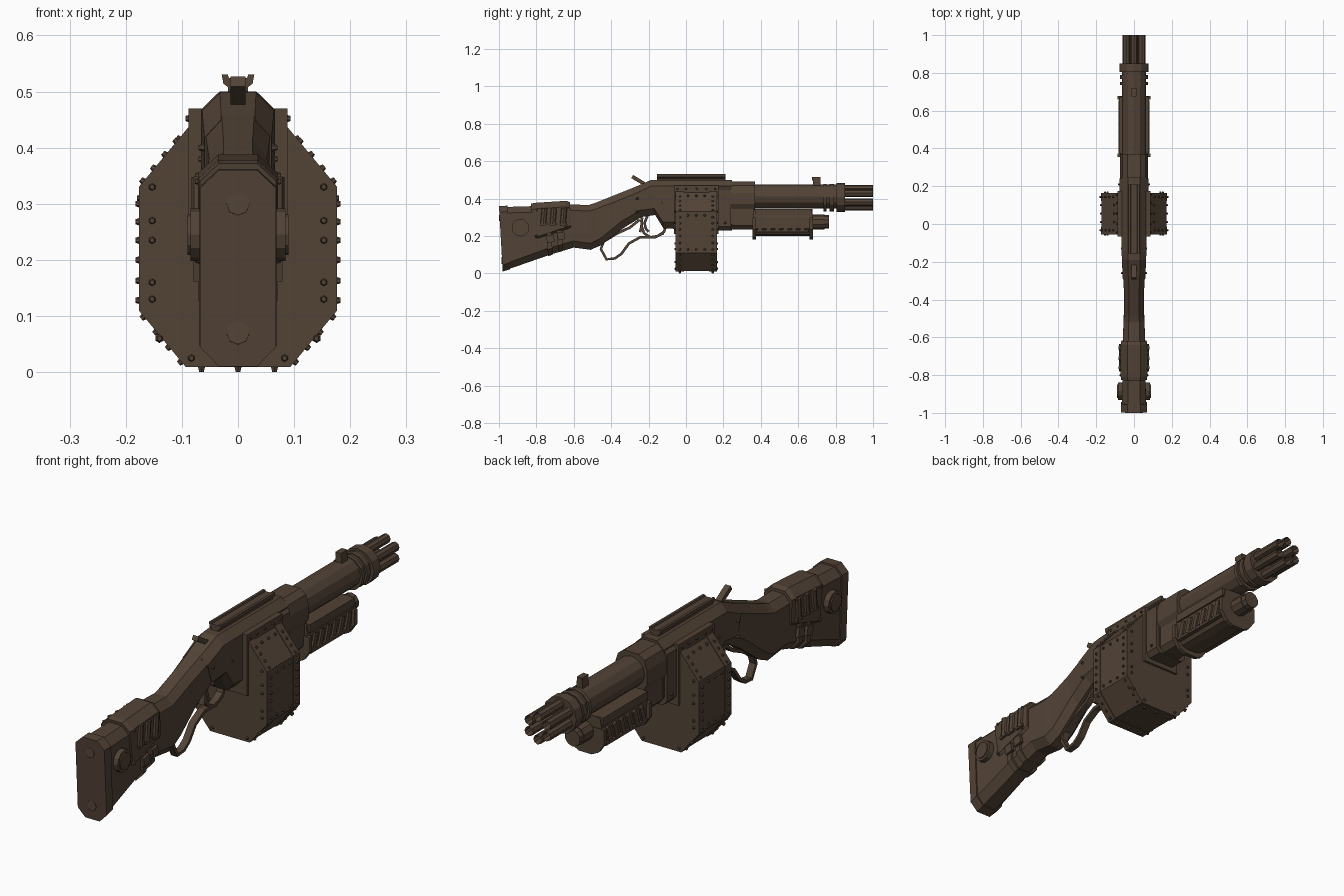
import bpy, bmesh, math
from mathutils import Vector, Matrix

if "Cube" in bpy.data.objects:
    bpy.data.objects.remove(bpy.data.objects["Cube"])

mat = bpy.data.materials.new("dark_brown_metal")
mat.diffuse_color = (0.085, 0.056, 0.037, 1)
mat.use_nodes = True
mat.node_tree.nodes["Principled BSDF"].inputs["Base Color"].default_value = mat.diffuse_color


def finish(name, bm):
    bmesh.ops.recalc_face_normals(bm, faces=bm.faces)
    me = bpy.data.meshes.new(name)
    bm.to_mesh(me)
    bm.free()
    me.materials.append(mat)
    ob = bpy.data.objects.new(name, me)
    bpy.context.collection.objects.link(ob)
    return ob


def skin(bm, rings, closed=False):
    """Join equal-length point rings; cap the ends unless closed."""
    vs = [[bm.verts.new(p) for p in r] for r in rings]
    n, m = len(vs[0]), len(vs)
    for i in range(m if closed else m - 1):
        a, b = vs[i], vs[(i + 1) % m]
        for j in range(n):
            k = (j + 1) % n
            bm.faces.new((a[j], a[k], b[k], b[j]))
    if not closed:
        bm.faces.new(vs[0])
        bm.faces.new(vs[-1])


def prism(name, half, y0, y1):
    """Mirror a right-hand (x, z) outline and extrude it along y."""
    pts = half + [(-x, z) for x, z in reversed(half)]
    bm = bmesh.new()
    skin(bm, [[(x, y, z) for x, z in pts] for y in (y0, y1)])
    return finish(name, bm)


def loft(name, sections, c=0.35, cb=0.3):
    """Sections: (top y, top z, bottom y, bottom z, half width), chamfered octagons."""
    bm = bmesh.new()
    rings = []
    for yt, zt, yb, zb, w in sections:
        h = abs(zt - zb)
        d, e = min(0.032, h * c), min(0.035, h * cb)
        half = [(w * .5, 0), (w, d / h), (w, 1 - e / h), (w * .5, 1)]
        pts = half + [(-x, t) for x, t in reversed(half)]
        rings.append([(x, yt + (yb - yt) * t, zt + (zb - zt) * t) for x, t in pts])
    skin(bm, rings)
    return finish(name, bm)


def add_cyl(bm, pos, axis, r, length, seg=12, r2=None):
    q = Vector(axis).to_track_quat('Z', 'Y').to_matrix().to_4x4()
    return bmesh.ops.create_cone(bm, cap_ends=True, segments=seg, radius1=r,
                                 radius2=r if r2 is None else r2, depth=length,
                                 matrix=Matrix.Translation(pos) @ q)['verts']


def tube_y(name, z, r, y0, y1, seg=12):
    bm = bmesh.new()
    add_cyl(bm, (0, (y0 + y1) / 2, z), (0, 1, 0), r, y1 - y0, seg)
    return finish(name, bm)


def add_box(bm, c, s, tilt=0):
    bmesh.ops.create_cube(bm, size=1, matrix=Matrix.Translation(c)
                          @ Matrix.Rotation(tilt, 4, 'X') @ Matrix.Diagonal((*s, 1)))


def strip(name, path, th, w, closed):
    """Flat bent bar following (y, z) points."""
    bm, rings, n = bmesh.new(), [], len(path)
    P = [Vector(p) for p in path]
    for i, p in enumerate(P):
        a = P[i - 1] if closed or i else p
        b = P[(i + 1) % n] if closed or i < n - 1 else p
        t = (b - a).normalized()
        o = Vector((-t.y, t.x)) * th / 2
        u, v = p + o, p - o
        rings.append([(w, u.x, u.y), (w, v.x, v.y), (-w, v.x, v.y), (-w, u.x, u.y)])
    skin(bm, rings, closed)
    return finish(name, bm)


# Stock, wrist and butt plate
loft("stock", [(-.965, .355, -.95, .022, .064), (-.8, .36, -.72, .102, .06),
               (-.62, .368, -.6, .138, .058), (-.52, .366, -.51, .126, .056),
               (-.49, .375, -.455, .15, .053), (-.39, .415, -.33, .245, .052),
               (-.285, .457, -.24, .3, .058)])
loft("butt_plate", [(-1, .36, -.98, .01, .068), (-.955, .362, -.94, .022, .069)])
bm = bmesh.new()
for y, z in ((-.993, .3), (-.98, .07)):
    add_cyl(bm, (0, y, z), (0, -1, .05), .021, .012, 8)
finish("butt_screws", bm)

# Shell sleeve on the stock
loft("shell_sleeve", [(-.83, .372, -.80, .16, .068), (-.81, .377, -.78, .165, .071),
                      (-.64, .388, -.63, .215, .07), (-.62, .38, -.615, .22, .066)])
for i, (y, z) in enumerate(((-.735, .1), (-.68, .12))):
    loft(f"strap_{i}", [(y - .014, .26, y - .002, z - .008, .07), (y + .014, .26, y + .022, z, .07)])
bm = bmesh.new()
for s in (1, -1):
    for y in (-.76, -.71, -.655):
        add_cyl(bm, (s * .066, y, .305), (0, .08, 1), .017, .085, 8)
        add_box(bm, (s * .07, y, .262), (.02, .04, .012), .15)
    for y, z in ((-.725, .185), (-.668, .2)):
        add_box(bm, (s * .072, y, z), (.014, .04, .04), .2)
    add_cyl(bm, (s * .068, -.885, .245), (s, 0, 0), .047, .034, 12)
    add_cyl(bm, (s * .07, -.885, .245), (s, 0, 0), .036, .04, 12)
finish("shells_buckles_and_discs", bm)

# Receiver with chamfered top
loft("receiver", [(-.3, .45, -.25, .3, .06), (-.19, .498, -.165, .312, .064),
                  (-.15, .5, -.12, .24, .066), (.245, .5, .245, .23, .066)])
prism("receiver_front_block", [(.05, .48), (.078, .45), (.078, .25), (.06, .23)], .165, .24)
prism("magazine_housing", [(.088, .47), (.088, .21)], -.065, .175)

# Top rail and hammer
prism("rail", [(.008, .524), (.016, .524), (.018, .53), (.029, .53), (.026, .514),
               (.018, .508), (.018, .495)], -.155, .21)
strip("hammer", [(-.2, .44), (-.225, .48), (-.25, .495), (-.288, .518)], .02, .013, False)

# Lever loop, trigger guard and trigger
strip("lever_loop", [(-.12, .215), (-.165, .193), (-.245, .193), (-.305, .16), (-.345, .105),
                     (-.38, .08), (-.425, .075), (-.455, .13), (-.44, .17), (-.37, .213),
                     (-.3, .245), (-.25, .285), (-.235, .27), (-.245, .22)], .014, .015, False)
strip("trigger_guard", [(-.235, .3), (-.238, .255), (-.225, .215), (-.19, .193), (-.15, .2),
                        (-.118, .222), (-.105, .26)], .014, .015, False)
strip("trigger", [(-.205, .31), (-.222, .27), (-.215, .24), (-.2, .222)], .014, .009, False)

# Drum box magazine with raised end frames
outline = [(.088, .432), (.1, .418), (.173, .33), (.173, .11), (.092, .012)]
prism("magazine", outline, -.05, .16)
frame = [(.088, .437), (.102, .42), (.176, .331), (.176, .109), (.093, .009)]
prism("magazine_frame_back", frame, -.055, -.012)
prism("magazine_frame_front", frame, .122, .165)

# Rivets
bm = bmesh.new()


def rivet(p, d):
    add_cyl(bm, p, d, .008, .012, 6, .0045)


for s in (1, -1):
    for y in (-.033, .143):
        for z in (.3, .268, .235, .2, .163, .128):
            rivet((s * .177, y, z), (s, 0, 0))
        for t in (.1, .37, .64, .9):
            rivet((s * (.102 + .074 * t), y, .42 - .089 * t), (s * .77, 0, .64))
            rivet((s * (.176 - .083 * t), y, .109 - .1 * t), (s * .77, 0, -.64))
        rivet((s * .065, y, .006), (0, 0, -1))
        rivet((0, y, .006), (0, 0, -1))
    for y in (.01, .055, .1):
        rivet((s * .174, y, .31), (s, 0, 0))
        rivet((s * .174, y, .128), (s, 0, 0))
        rivet((s * .105, y, .415), (s * .77, 0, .64))
    for y in (-.045, 0, .055, .11, .155):
        rivet((s * .088, y, .452), (s, 0, 0))
    for x, z in ((.153, .33), (.153, .27), (.153, .235), (.153, .16), (.153, .13),
                 (.14, .06), (.083, .025)):
        rivet((s * x, -.056, z), (0, -1, 0))
        rivet((s * x, .166, z), (0, 1, 0))
    for y, z in ((-.13, .38), (-.26, .4), (-.26, .33), (.21, .27)):
        rivet((s * (.079 if y > 0 else .064), y, z), (s, 0, 0))
    for y, z in ((-.8, .34), (-.64, .35), (-.64, .25), (-.8, .2)):
        rivet((s * .071, y, z), (s, 0, 0))
finish("rivets", bm)

# Barrel shroud, barrel and collar rings
prism("barrel_shroud", [(.035, .49), (.062, .47), (.075, .43), (.075, .37), (.06, .345)], .24, .37)
prism("lower_forend", [(.06, .36), (.06, .255), (.04, .235)], .24, .362)
tube_y("barrel", .41, .064, .36, .82)
for i, (y0, y1, r) in enumerate(((.735, .752, .073), (.768, .79, .073), (.805, .85, .078))):
    tube_y(f"barrel_ring_{i}", .405, r, y0, y1)
prism("front_sight", [(.01, .515), (.014, .49), (.014, .46)], .678, .718)
bm = bmesh.new()
add_box(bm, (0, .695, .506), (.026, .042, .018))
finish("front_sight_cap", bm)

# Six muzzle tubes with bored ends
bm = bmesh.new()
for k in range(6):
    a = math.radians(30 + 60 * k)
    add_cyl(bm, (.048 * math.cos(a), .91, .405 + .048 * math.sin(a)), (0, 1, 0), .02, .18, 8)
bm.normal_update()
ends = [f for f in bm.faces if f.normal.y > .9]
bmesh.ops.inset_individual(bm, faces=ends, thickness=.006)
bmesh.ops.translate(bm, verts=list({v for f in ends for v in f.verts}), vec=(0, -.04, 0))
finish("muzzle_tubes", bm)

# Pump grip with slanted ribs, end plates and magazine tube
prism("pump_grip", [(.04, .345), (.068, .34), (.074, .3), (.074, .24), (.05, .208), (.02, .2)], .362, .675)
prism("pump_top_lip", [(.08, .345), (.08, .31)], .372, .672)
for i, y in enumerate((.355, .66)):
    prism(f"pump_end_plate_{i}", [(.088, .298), (.088, .235), (.06, .195), (.03, .18)], y, y + .018)
bm = bmesh.new()
for s in (1, -1):
    for k in range(6):
        add_box(bm, (s * .072, .405 + .045 * k, .262), (.02, .022, .07), -.3)
    add_box(bm, (s * .072, .515, .226), (.018, .28, .012))
finish("pump_ribs", bm)
tube_y("magazine_tube", .275, .04, .24, .74, 10)
tube_y("magazine_tube_cap", .275, .036, .74, .765, 10)
